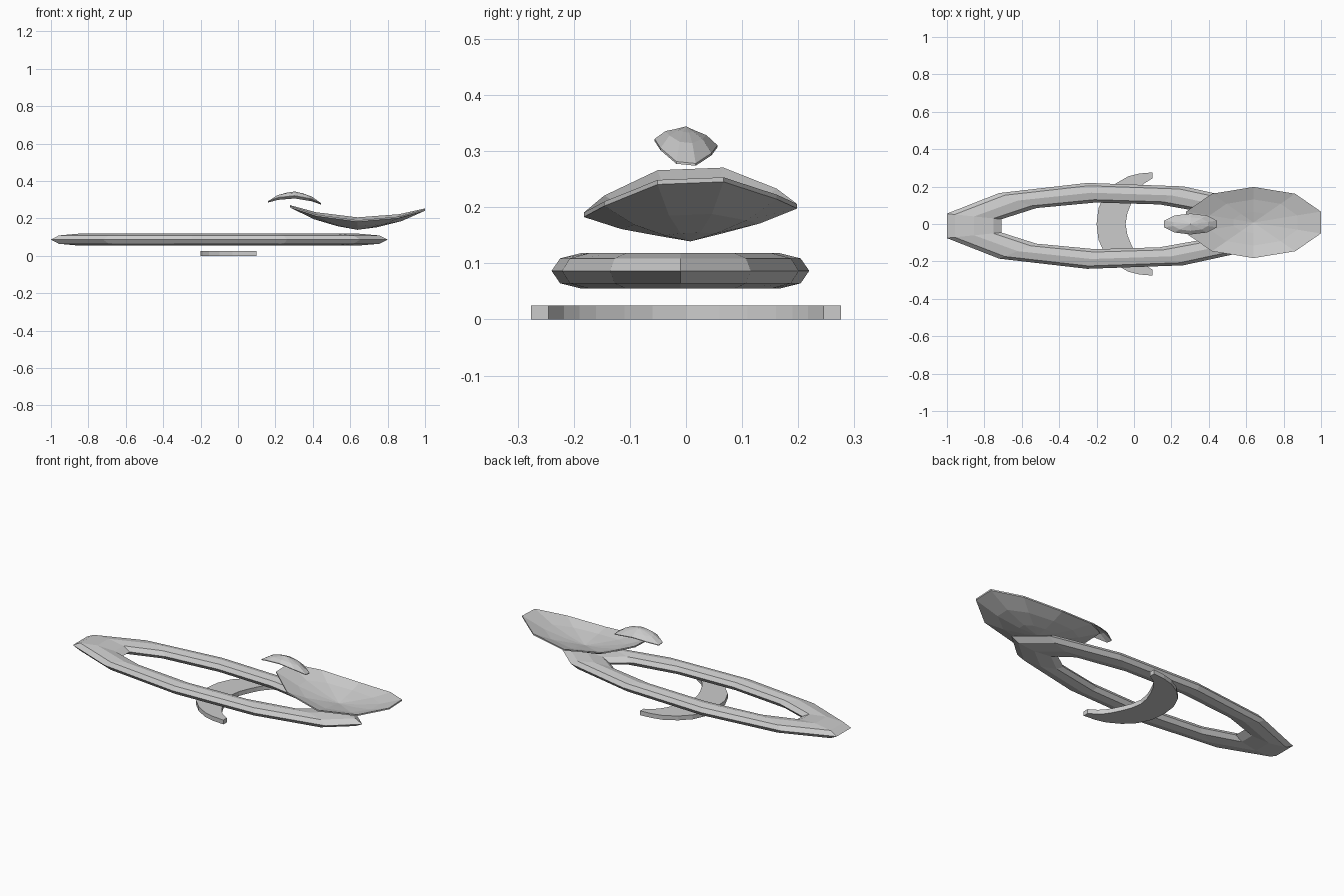
import bpy, math

if "Cube" in bpy.data.objects:
    bpy.data.objects.remove(bpy.data.objects["Cube"])


def make(name, verts, faces):
    me = bpy.data.meshes.new(name)
    me.from_pydata(verts, [], faces)
    me.validate()
    ob = bpy.data.objects.new(name, me)
    bpy.context.collection.objects.link(ob)
    # consistent outward normals
    import bmesh
    bm = bmesh.new()
    bm.from_mesh(me)
    bmesh.ops.recalc_face_normals(bm, faces=bm.faces)
    bm.to_mesh(me)
    bm.free()
    return ob


# Crescent base plate: outer and inner arcs joined as a strip, mirrored in y
outer = [(-.20, 0), (-.19, .085), (-.155, .16), (-.10, .215), (-.03, .255), (.03, .27), (.10, .276)]
inner = [(-.045, 0), (-.035, .06), (-.015, .11), (.01, .16), (.03, .19), (.055, .217), (.10, .245)]
mirror = lambda arc: [(x, -y) for x, y in arc[:0:-1]] + arc
o, i = mirror(outer), mirror(inner)
loop = o + i[::-1]
n, m = len(loop), len(o)
verts = [(x, y, z) for z in (0, .025) for x, y in loop]
faces = [(k, (k + 1) % n, (k + 1) % n + n, k + n) for k in range(n)]
for off in (0, n):
    faces += [(off + k, off + k + 1, off + n - 2 - k, off + n - 1 - k) for k in range(m - 1)]
make("crescent_base", verts, faces)

# Long oval ring: 11 segments round, 8-sided tube, wider tube at the ends
SEG, TUBE = 11, 8
verts, faces = [], []
for s in range(SEG):
    a = 2 * math.pi * s / SEG
    for t in range(TUBE):
        b = 2 * math.pi * t / TUBE
        verts.append((-.119 + math.cos(a) * (.767 + .152 * math.cos(b)),
                      -.01 + math.sin(a) * (.179 + .053 * math.cos(b)),
                      .0865 + .0315 * math.sin(b)))
        s2, t2 = (s + 1) % SEG, (t + 1) % TUBE
        faces.append((s * TUBE + t, s2 * TUBE + t, s2 * TUBE + t2, s * TUBE + t2))
make("oval_ring", verts, faces)


def bent_dish(name, cx, cy, z0, a, b, bend, lower, upper, tilt_x, tilt_y):
    """Ten-sided shell bent along x; lower/upper are (radius, height) rings from rim to centre."""
    N = 10
    rings = lower[::-1] + upper
    verts, faces = [], []
    for r, h in rings:
        for k in range(N):
            ang = 2 * math.pi * (k + .5) / N
            u, v = r * math.cos(ang), r * math.sin(ang)
            x, y = a * u, b * v
            verts.append((cx + x, cy + y, z0 + h + bend * u * u + tilt_x * x + tilt_y * y))
    for j in range(len(rings) - 1):
        for k in range(N):
            k2 = (k + 1) % N
            faces.append((j * N + k, j * N + k2, (j + 1) * N + k2, (j + 1) * N + k))
    # centre fans
    for j, h in ((0, lower[-1][1] + .0), (len(rings) - 1, upper[-1][1])):
        c = len(verts)
        step = (-.012 if h < 0 else .006) if j == 0 or h < 0 else .006
        verts.append((cx, cy, z0 + h + step))
        faces += [(j * N + k, j * N + (k + 1) % N, c) for k in range(N)]
    return make(name, verts, faces)


# Large upturned dish
bent_dish("upturned_dish", .639, .008, .194, .3785, .19, .068,
          [(1, -.004), (.65, -.028), (.3, -.043)],
          [(1, .004), (.65, -.014), (.3, -.025)], -.024, .04)

# Small arched petal above it
bent_dish("arched_petal", .303, 0, .314, .149, .056, -.034,
          [(1, -.002), (.65, .011), (.3, .015)],
          [(1, .002), (.65, .018), (.3, .024)], -.04, -.1)
